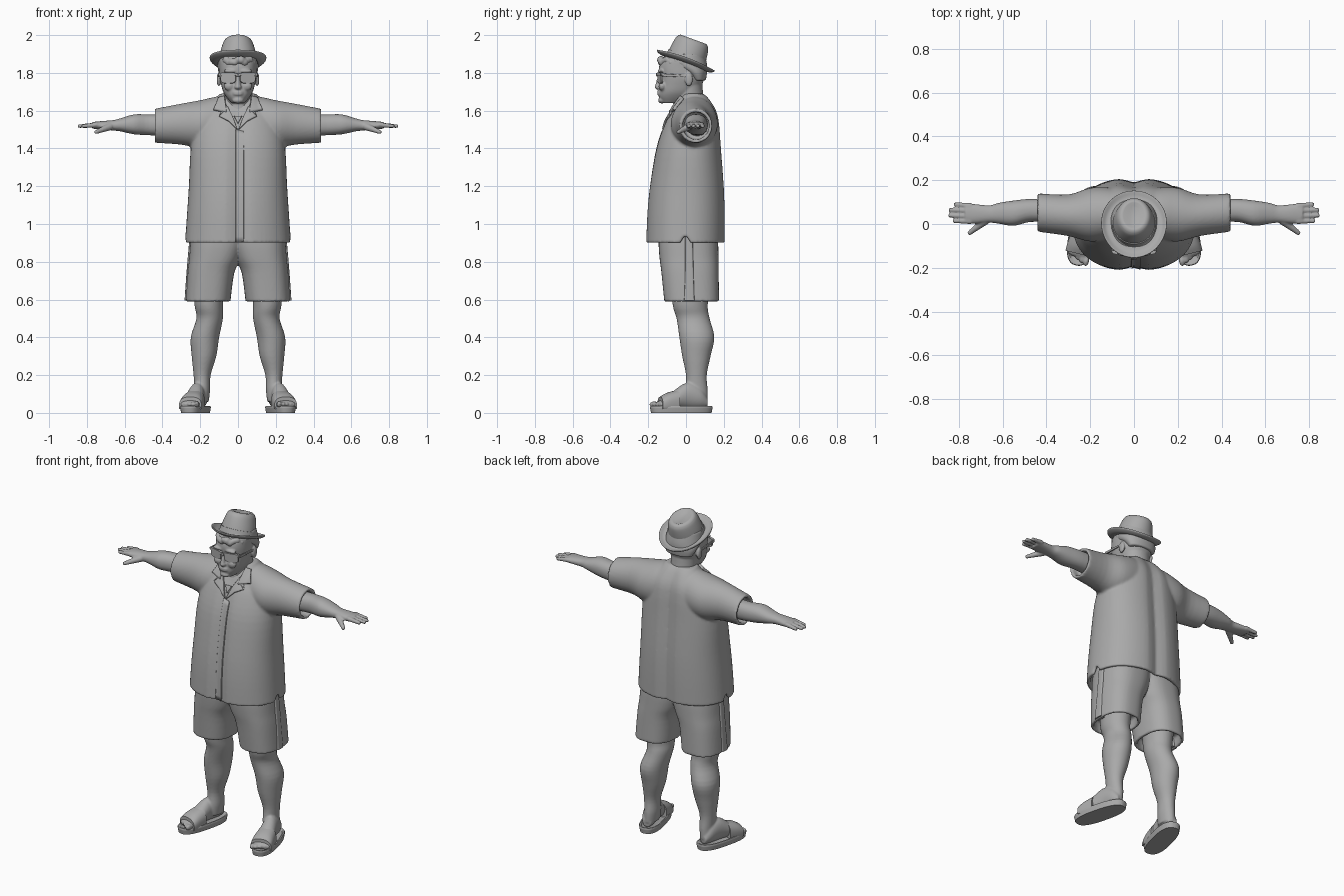
import bpy, bmesh, math, random
from mathutils import Matrix, Vector
from mathutils.bvhtree import BVHTree

random.seed(4)
if "Cube" in bpy.data.objects:
    bpy.data.objects.remove(bpy.data.objects["Cube"])

grey = bpy.data.materials.new("plain grey")
grey.use_nodes = True
tone = (0.4, 0.4, 0.4, 1)
grey.diffuse_color = tone
grey.node_tree.nodes["Principled BSDF"].inputs["Base Color"].default_value = tone


def blend(a, b, c, d, t):
    """Smooth curve between b and c."""
    return tuple(q + t / 2 * (r - p + t * (2*p - 5*q + 4*r - s + t * (3*(q - r) + s - p)))
                 for p, q, r, s in zip(a, b, c, d))


def loft(bm, axis, rings, lip=(), power=2.0, sides=48, steps=4, matrix=Matrix()):
    """Skin rounded sections (position, low u, high u, low v, high v); lip rings stay crisp."""
    path, last = [], len(rings) - 1
    for i in range(last):
        near = [rings[max(0, min(last, i + k))] for k in (-1, 0, 1, 2)]
        path += [blend(*near, s / steps) for s in range(steps)]
    path += [rings[-1], *lip]
    loops = []
    for t, u0, u1, v0, v1 in path:
        loop = []
        for k in range(sides):
            a = math.tau * k / sides
            c, s = math.cos(a), math.sin(a)
            u = (u0 + u1 + (u1 - u0) * math.copysign(abs(c) ** (2 / power), c)) / 2
            v = (v0 + v1 + (v1 - v0) * math.copysign(abs(s) ** (2 / power), s)) / 2
            co = {"X": (t, u, v), "Y": (u, t, v), "Z": (u, v, t)}[axis]
            loop.append(bm.verts.new(matrix @ Vector(co)))
        loops.append(loop)
    for a, b in zip(loops, loops[1:]):
        for k in range(sides):
            n = (k + 1) % sides
            bm.faces.new((a[k], a[n], b[n], b[k]))
    bm.faces.new(loops[0])
    bm.faces.new(loops[-1])
    return loops


def ball(bm, centre, size, matrix=Matrix()):
    place = matrix @ Matrix.Translation(centre) @ Matrix.Diagonal((*size, 1))
    bmesh.ops.create_uvsphere(bm, u_segments=16, v_segments=10, radius=1, matrix=place)


def finger(bm, start, end, r0, r1):
    for k in range(9):
        r = r0 + (r1 - r0) * k / 8
        ball(bm, Vector(start).lerp(Vector(end), k / 8), (r, r, r))


def finish(name, bm, mirror=False, voxel=0, relax=3, thickness=0):
    bmesh.ops.recalc_face_normals(bm, faces=bm.faces)
    mesh = bpy.data.meshes.new(name)
    bm.to_mesh(mesh)
    bm.free()
    mesh.materials.append(grey)
    ob = bpy.data.objects.new(name, mesh)
    bpy.context.collection.objects.link(ob)
    bpy.ops.object.select_all(action='DESELECT')
    ob.select_set(True)
    bpy.context.view_layer.objects.active = ob
    bpy.ops.object.shade_smooth_by_angle(angle=math.radians(40))
    if thickness:
        mod = ob.modifiers.new("thickness", 'SOLIDIFY')
        mod.thickness, mod.offset = thickness, 0
    if mirror:
        ob.modifiers.new("mirror", 'MIRROR').use_mirror_merge = False
    if voxel:
        mod = ob.modifiers.new("fuse", 'REMESH')
        mod.mode, mod.voxel_size, mod.use_smooth_shade = 'VOXEL', voxel, True
        mod = ob.modifiers.new("relax", 'SMOOTH')
        mod.factor, mod.iterations = 0.5, relax
    return ob


# Shirt: torso with vented hem and centre crease, fused with the sleeves
bm = bmesh.new()
body = [(.9, .28, -.215, .21), (1.05, .27, -.21, .21), (1.2, .26, -.195, .205), (1.4, .25, -.16, .19),
        (1.53, .225, -.115, .18), (1.6, .19, -.075, .165), (1.66, .125, -.04, .13), (1.69, .095, -.02, .1)]
hem = [(.9, .26, -.195, .19), (.97, .255, -.19, .185)]
wide = lambda rows: [(z, -r, r, a, b) for z, r, a, b in rows]
torso = loft(bm, "Z", wide(body[::-1]), wide(hem), power=2.3, sides=64)
for loop in torso[-3:-1]:
    for k in (0, 32):
        loop[k].co.z += .05
for v in bm.verts:
    v.co.y *= 1 - .1 * math.exp(-(v.co.x / .04) ** 2)
loft(bm, "X", [(-.05, -.06, .15, 1.4, 1.675), (.1, -.07, .165, 1.4, 1.675), (.2, -.08, .165, 1.4, 1.655),
               (.3, -.055, .135, 1.42, 1.637), (.44, -.035, .14, 1.43, 1.61)],
     [(.44, -.018, .123, 1.447, 1.593), (.39, -.015, .12, 1.45, 1.59)])
shirt = finish("shirt", bm, mirror=True, voxel=.008)

# Trim laid over the shirt front: collar flaps, neckline and button placket
bpy.context.view_layer.update()
surface = BVHTree.FromObject(shirt, bpy.context.evaluated_depsgraph_get())


def drape(name, outline, thickness, mirror=False, cuts=8):
    bm = bmesh.new()
    bm.faces.new([bm.verts.new((x, 0, z)) for x, z in outline])
    bmesh.ops.triangulate(bm, faces=bm.faces)
    bmesh.ops.subdivide_edges(bm, edges=bm.edges, cuts=cuts, use_grid_fill=True)
    for v in bm.verts:
        hit = surface.ray_cast(Vector((v.co.x, -1, v.co.z)), Vector((0, 1, 0)))[0]
        v.co.y = (hit.y if hit else 0) - thickness / 3
    finish(name, bm, mirror, thickness=thickness)


drape("collar_flap", [(.07, 1.675), (.1, 1.665), (.13, 1.605), (.085, 1.595), (.06, 1.59)], .02, True)
drape("lapel", [(.06, 1.63), (.065, 1.6), (.1, 1.57), (.05, 1.545), (.004, 1.5), (.03, 1.57)], .014, True)
drape("neckline", [(-.02, 1.57), (0, 1.53), (.02, 1.57)], .01)
drape("placket", [(-.012, .905), (.03, .905), (.03, 1.49), (-.012, 1.5)], .008, cuts=20)

# Shorts with hollow leg openings and a pleat down each side
bm = bmesh.new()
loft(bm, "Z", [(1, -.05, .24, -.14, .16), (.9, -.04, .252, -.145, .17), (.82, -.015, .258, -.14, .172),
               (.74, .02, .267, -.13, .173), (.59, .04, .277, -.115, .175)],
     [(.59, .056, .261, -.099, .159), (.65, .06, .255, -.095, .155)], power=2.5)
finish("shorts", bm, mirror=True, voxel=.008)
bm = bmesh.new()
loft(bm, "Z", [(.95, .225, .255, -.005, .035), (.75, .24, .272, -.005, .04), (.595, .25, .283, -.01, .045)], power=5)
finish("side_pleat", bm, mirror=True)

# Legs and feet
turn = Matrix.Translation((.225, -.025, 0)) @ Matrix.Rotation(math.radians(14), 4, 'Z')
bm = bmesh.new()
loft(bm, "Z", [(.7, .07, .24, -.08, .13), (.57, .08, .23, -.07, .115), (.5, .08, .22, -.05, .125),
               (.4, .1, .25, -.035, .15), (.3, .115, .245, -.02, .13), (.2, .145, .235, 0, .11),
               (.12, .148, .23, -.005, .115), (.06, .155, .23, -.005, .115)])
loft(bm, "Y", [(.14, -.025, .025, .03, .08), (.1, -.04, .04, .025, .14), (.03, -.043, .043, .025, .16),
               (-.05, -.05, .05, .025, .11), (-.1, -.055, .055, .025, .075), (-.125, -.05, .05, .025, .06)],
     matrix=turn)
for k in range(5):
    size = .017 - .002 * k
    ball(bm, (-.042 + .022 * k, -.138 + .007 * k, .045), (size * .75, size * 1.5, size), turn)
finish("leg", bm, mirror=True, voxel=.006)

# Slide sandals: sole, raised footbed and strap
bm = bmesh.new()
outline = lambda z, w, l: (z, -w, w, -l, l)
loft(bm, "Z", [outline(0, .061, .163), outline(.03, .066, .169)], [outline(.036, .063, .166), outline(.036, .056, .158),
     outline(.03, .05, .15)], power=2.6, matrix=turn)
finish("sandal_sole", bm, mirror=True)
bm = bmesh.new()
loft(bm, "Y", [(-.115, -.062, .062, -.01, .085), (-.08, -.062, .062, -.01, .105), (-.02, -.057, .057, -.01, .122)],
     power=2.4, matrix=turn)
for v in bm.verts:
    v.co.z = max(v.co.z, .02)
finish("sandal_strap", bm, mirror=True)

# Arms, hands, fingers and thumbs
bm = bmesh.new()
loft(bm, "X", [(.36, .005, .115, 1.465, 1.58), (.47, .01, .115, 1.47, 1.58), (.55, -.008, .107, 1.475, 1.58),
               (.62, .002, .096, 1.49, 1.56), (.66, .006, .085, 1.495, 1.55), (.72, .002, .09, 1.5, 1.545),
               (.77, .002, .094, 1.505, 1.54)], power=2.2)
for y, tip in ((.013, .83), (.036, .85), (.06, .848), (.083, .825)):
    finger(bm, (.75, y, 1.525), (tip - .01, y * 1.08, 1.518), .014, .01)
finger(bm, (.68, .015, 1.515), (.75, -.04, 1.487), .02, .011)
finish("arm", bm, mirror=True, voxel=.005)

# Head and neck with nose, brow, lips, chin and ears
bm = bmesh.new()
loft(bm, "Z", wide([(1.64, .035, -.125, -.03), (1.67, .06, -.142, .03), (1.7, .078, -.144, .06),
                    (1.74, .09, -.14, .085), (1.78, .098, -.138, .1), (1.83, .1, -.143, .103),
                    (1.88, .098, -.125, .1), (1.92, .07, -.07, .08)]), power=2.3)
loft(bm, "Z", wide([(1.5, .13, -.09, .13), (1.6, .09, -.065, .12), (1.66, .077, -.06, .095), (1.76, .08, -.05, .085)]))
ball(bm, (0, -.143, 1.725), (.02, .024, .014))
finger(bm, (0, -.14, 1.785), (0, -.15, 1.73), .009, .014)
ball(bm, (0, -.128, 1.655), (.03, .02, .017))
for z in (1.687, 1.698):
    ball(bm, (0, -.143, z), (.027, .01, .006))
for side in (-1, 1):
    ball(bm, (side * .045, -.125, 1.73), (.03, .02, .025))
    ball(bm, (side * .04, -.133, 1.81), (.038, .016, .011))
    ball(bm, (side * .102, .015, 1.765), (.011, .022, .036))
finish("head", bm, voxel=.005, relax=4)

# Short hair: cap, sideburns and a row of locks under the brim
bm = bmesh.new()
loft(bm, "Z", wide([(1.76, .085, .03, .105), (1.8, .103, -.01, .111), (1.84, .108, -.08, .112), (1.9, .1, -.1, .1)]))
for k in range(15):
    a = math.pi * (1.08 + .84 * k / 14)
    r = random.uniform(.016, .023)
    ball(bm, (.088 * math.cos(a), .01 + .145 * math.sin(a), random.uniform(1.853, 1.872)), (r, r, r))
finish("hair", bm, voxel=.006, relax=2)

# Sunglasses
bm = bmesh.new()
tilt = Matrix.Translation((0, -.15, 0)) @ Matrix.Rotation(math.radians(14), 4, 'Z')
loft(bm, "Y", [(-.004, .012, .094, 1.745, 1.797), (.006, .01, .096, 1.743, 1.799)], power=3, matrix=tilt)
loft(bm, "Y", [(-.009, .004, .102, 1.787, 1.801), (.006, .004, .102, 1.787, 1.801)], power=5, matrix=tilt)
loft(bm, "Y", [(-.128, .096, .104, 1.782, 1.797), (.02, .1, .107, 1.776, 1.787)], power=5)
loft(bm, "X", [(-.012, -.158, -.148, 1.782, 1.795), (.012, -.158, -.148, 1.782, 1.795)], power=4)
finish("sunglasses", bm, mirror=True)

# Hat tipped back: dented crown, band and curled brim
tip = Matrix.Translation((0, -.003, 1.86)) @ Matrix.Rotation(math.radians(-20), 4, 'X')
hat_ring = lambda z, w, l: (z, -w, w, -l, l)
bm = bmesh.new()
loft(bm, "Z", [hat_ring(-.01, .103, .104), hat_ring(.05, .094, .1), hat_ring(.1, .08, .092), hat_ring(.118, .07, .082)],
     [hat_ring(.125, .06, .073), hat_ring(.125, .048, .062), hat_ring(.115, .03, .05)], matrix=tip)
finish("hat_crown", bm)
bm = bmesh.new()
loft(bm, "Z", [hat_ring(.002, .105, .108), hat_ring(.032, .101, .106)], matrix=tip)
finish("hat_band", bm)
bm = bmesh.new()
loft(bm, "Z", [hat_ring(-.012, .095, .098), hat_ring(-.012, .125, .132), hat_ring(-.002, .146, .158),
               hat_ring(.006, .15, .163), hat_ring(.007, .145, .158), hat_ring(-.002, .125, .132),
               hat_ring(.002, .095, .1)])
for v in bm.verts:
    v.co.z += .7 * v.co.x ** 2
bm.transform(tip)
finish("hat_brim", bm)
